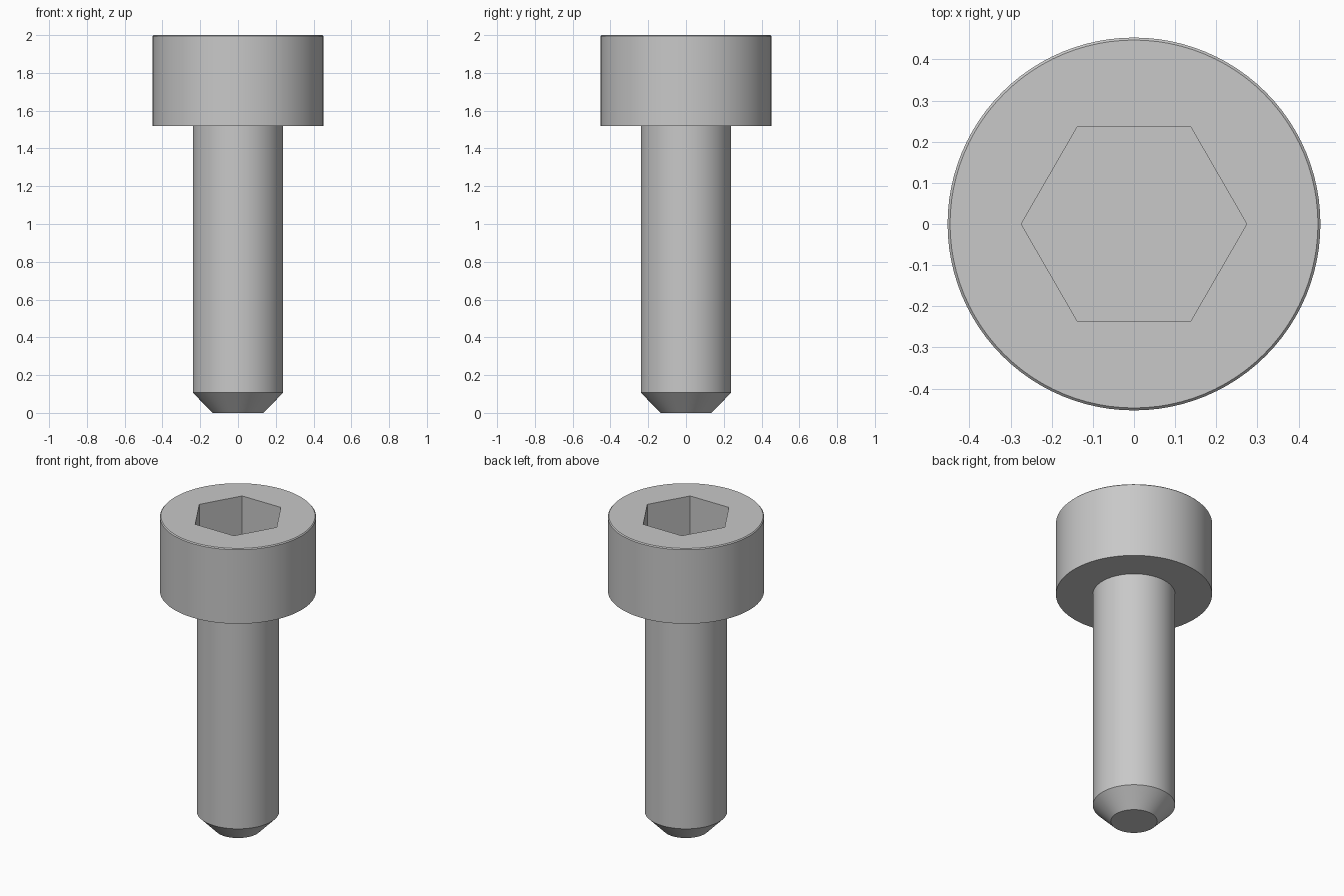
import bpy, math

cube = bpy.data.objects.get("Cube")
if cube:
    bpy.data.objects.remove(cube, do_unlink=True)

# Overall measures
SEGMENTS = 96
HEAD_RADIUS, HEAD_BASE, TOP, RIM = 0.453, 1.52, 2.0, 0.006
SHANK_RADIUS, TIP_RADIUS, TIP_HEIGHT = 0.239, 0.135, 0.107
SOCKET_RADIUS, SOCKET_DEPTH = 0.274, 0.29

steel = bpy.data.materials.new("grey steel")
steel.use_nodes = True
steel.diffuse_color = (0.58, 0.58, 0.58, 1)
steel.node_tree.nodes["Principled BSDF"].inputs["Base Color"].default_value = steel.diffuse_color


def turned(name, profile, sides=SEGMENTS):
    """Closed solid of revolution from (radius, height) pairs, bottom to top."""
    verts = [(r * math.cos(math.tau * i / sides), r * math.sin(math.tau * i / sides), z)
             for r, z in profile for i in range(sides)]
    faces = [(k * sides + i, k * sides + (i + 1) % sides,
              (k + 1) * sides + (i + 1) % sides, (k + 1) * sides + i)
             for k in range(len(profile) - 1) for i in range(sides)]
    faces.append(tuple(reversed(range(sides))))
    faces.append(tuple(range(len(verts) - sides, len(verts))))
    mesh = bpy.data.meshes.new(name)
    mesh.from_pydata(verts, [], faces)
    mesh.materials.append(steel)
    obj = bpy.data.objects.new(name, mesh)
    bpy.context.collection.objects.link(obj)
    return obj


def activate(obj):
    bpy.ops.object.select_all(action="DESELECT")
    obj.select_set(True)
    bpy.context.view_layer.objects.active = obj


# Cylindrical head with a finely broken top edge
head = turned("head", [(HEAD_RADIUS, HEAD_BASE), (HEAD_RADIUS, TOP - RIM),
                       (HEAD_RADIUS - RIM, TOP)])

# Shank with chamfered tip, seated slightly inside the head
shank = turned("shank", [(TIP_RADIUS, 0), (SHANK_RADIUS, TIP_HEIGHT),
                         (SHANK_RADIUS, HEAD_BASE + 0.03)])

# Hexagonal drive socket cut into the head
cutter = turned("socket_cutter", [(SOCKET_RADIUS, TOP - SOCKET_DEPTH),
                                  (SOCKET_RADIUS, TOP + 0.1)], sides=6)
cutter.hide_render = True
cut = head.modifiers.new("socket", "BOOLEAN")
cut.operation, cut.solver, cut.object = "DIFFERENCE", "EXACT", cutter
activate(head)
bpy.ops.object.modifier_apply(modifier=cut.name)
bpy.data.objects.remove(cutter, do_unlink=True)

# Smooth round walls, crisp edges
for part in (head, shank):
    activate(part)
    bpy.ops.object.shade_smooth_by_angle(angle=math.radians(30))
